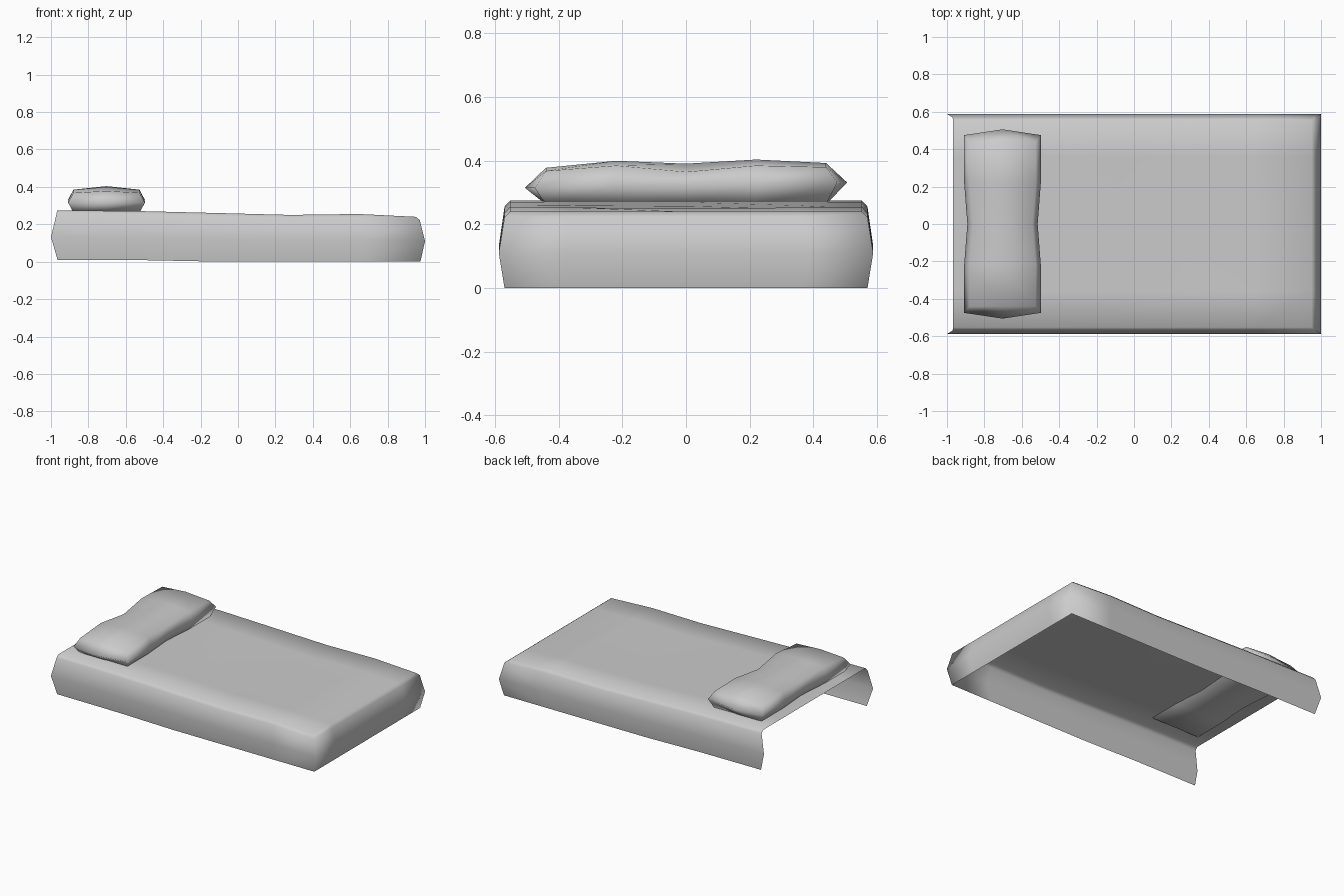
import bpy, bmesh

cube = bpy.data.objects.get("Cube")
if cube:
    bpy.data.objects.remove(cube)

# One plain cloth colour
cloth = bpy.data.materials.new("light_grey_cloth")
cloth.use_nodes = True
cloth.diffuse_color = (0.6, 0.6, 0.6, 1)
cloth.node_tree.nodes["Principled BSDF"].inputs["Base Color"].default_value = cloth.diffuse_color


def add_grid(bm, rows):
    """Skin a list of equally long rows of points with quads."""
    grid = [[bm.verts.new(p) for p in row] for row in rows]
    for a, b in zip(grid, grid[1:]):
        for i in range(len(a) - 1):
            bm.faces.new((a[i], a[i + 1], b[i + 1], b[i]))


def finish(bm, name):
    bmesh.ops.remove_doubles(bm, verts=bm.verts, dist=0.0005)
    bmesh.ops.recalc_face_normals(bm, faces=bm.faces)
    for face in bm.faces:
        face.smooth = True
    mesh = bpy.data.meshes.new(name)
    bm.to_mesh(mesh)
    bm.free()
    mesh.materials.append(cloth)
    obj = bpy.data.objects.new(name, mesh)
    bpy.context.collection.objects.link(obj)


# Draped sheet: open underneath and at the head end
# Levels: head x, foot x, half width, height as a share of the top height
levels = [(-0.965, 0.975, 0.57, 0), (-1, 1, 0.588, 0.46),
          (-0.97, 0.972, 0.57, 0.93), (-0.967, 0.95, 0.553, 1)]
across = [-1, -0.65, 0, 0.65, 1]
# Stations from head to foot: position along, top height, sag, hem height
stations = [(0, 0.275, 0, 0.01), (0.24, 0.27, 0, 0.008), (0.45, 0.26, 0.002, 0),
            (0.65, 0.25, 0.006, 0), (0.84, 0.255, 0.005, 0), (1, 0.24, 0, 0)]


def sheet_point(station, level, side):
    t, top, sag, hem = station
    head, foot, width, share = level
    z = hem + (top - hem) * share
    if share == 1:
        z -= sag * (1 - abs(side))
    return (head + (foot - head) * t, width * side, z)


bm = bmesh.new()
for side in (-1, 1):
    add_grid(bm, [[sheet_point(s, l, side) for l in levels] for s in stations])
add_grid(bm, [[sheet_point(s, levels[-1], v) for v in across] for s in stations])
add_grid(bm, [[sheet_point(stations[-1], l, v) for v in across] for l in levels])
finish(bm, "bed_sheet")

# Pillow: cross-sections along y, pinched in the middle
# Stations: y, half width, rim height, top edge height, top centre height
PILLOW_X, PILLOW_BASE = -0.703, 0.263
pillow = [(-0.44, 0.205, 0.315, 0.368, 0.378), (-0.22, 0.205, 0.325, 0.385, 0.4),
          (0, 0.188, 0.325, 0.365, 0.391), (0.22, 0.205, 0.33, 0.385, 0.404),
          (0.44, 0.205, 0.332, 0.38, 0.393)]


def pillow_ring(y, half, rim, edge, centre):
    rim_y = y * 1.08 if abs(y) > 0.4 else y
    inner = half - 0.028
    outline = [(0, y, PILLOW_BASE), (inner, y, PILLOW_BASE), (half, rim_y, rim),
               (inner, y, edge), (0, y, centre), (-inner, y, edge),
               (-half, rim_y, rim), (-inner, y, PILLOW_BASE), (0, y, PILLOW_BASE)]
    return [(PILLOW_X + x, py, z) for x, py, z in outline]


bm = bmesh.new()
rings = [pillow_ring(*s) for s in pillow]
add_grid(bm, rings)
for ring, station in ((rings[0], pillow[0]), (rings[-1], pillow[-1])):
    tip = (PILLOW_X, station[0] * 1.15, station[2])
    add_grid(bm, [[ring[7], ring[0], ring[1]], [ring[6], tip, ring[2]],
                  [ring[5], ring[4], ring[3]]])
finish(bm, "pillow")
